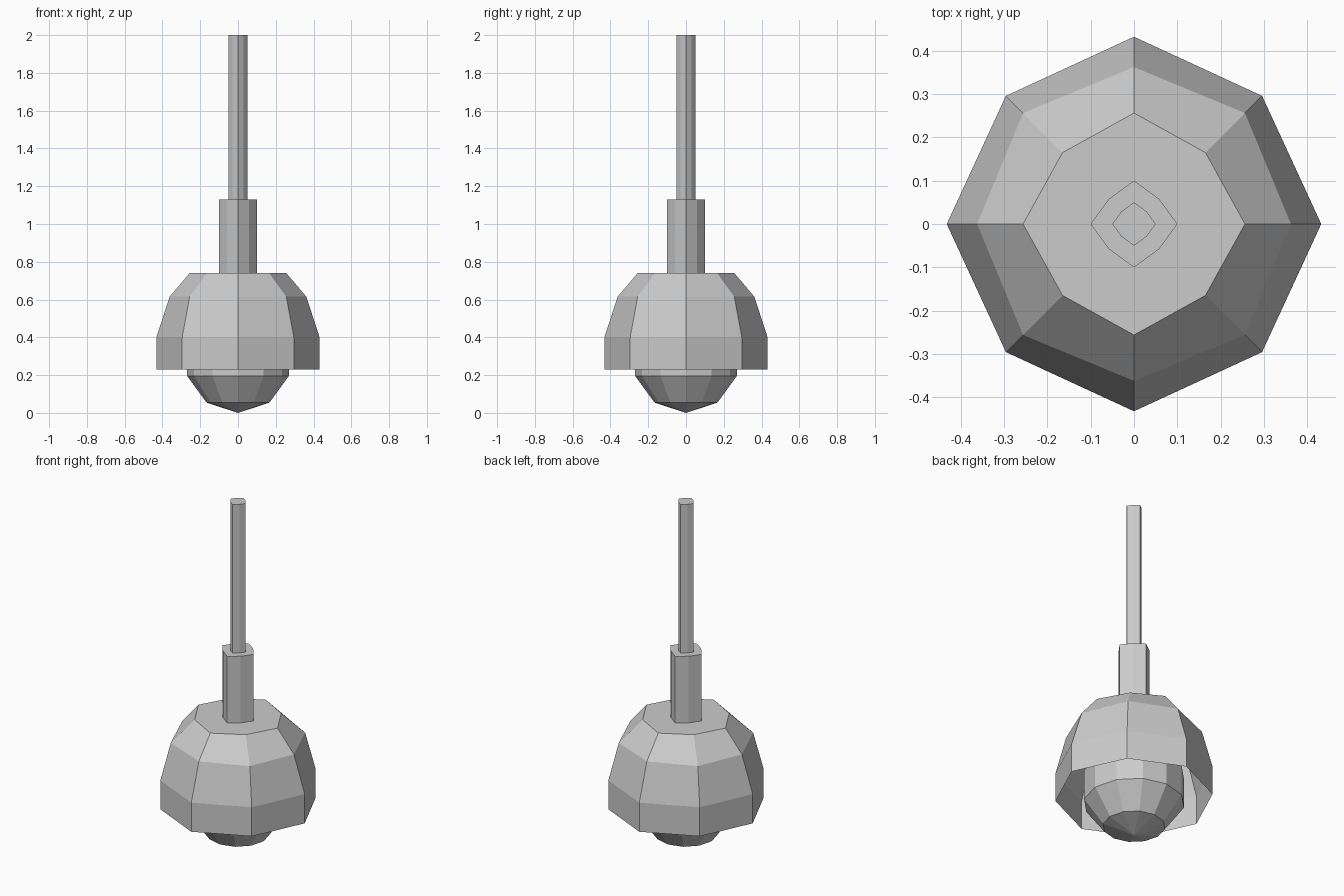
import bpy, bmesh
from math import sin, cos, pi
from mathutils import Matrix

if "Cube" in bpy.data.objects:
    bpy.data.objects.remove(bpy.data.objects["Cube"])


def finish(bm, name):
    bmesh.ops.recalc_face_normals(bm, faces=bm.faces[:])
    mesh = bpy.data.meshes.new(name)
    bm.to_mesh(mesh)
    bm.free()
    obj = bpy.data.objects.new(name, mesh)
    bpy.context.collection.objects.link(obj)
    return obj


def octagon_loft(name, levels, cap_bottom=True):
    """Stack eight-sided rings: (z, radius on axes, radius on diagonals)."""
    bm = bmesh.new()
    rings = []
    for z, axis_r, diag_r in levels:
        ring = []
        for i in range(8):
            r = diag_r if i % 2 else axis_r
            a = i * pi / 4
            ring.append(bm.verts.new((r * cos(a), r * sin(a), z)))
        rings.append(ring)
    for low, high in zip(rings, rings[1:]):
        for i in range(8):
            j = (i + 1) % 8
            bm.faces.new((low[i], low[j], high[j], high[i]))
    bm.faces.new(rings[-1])
    if cap_bottom:
        bm.faces.new(rings[0][::-1])
    return finish(bm, name)


# Faceted lamp shade, open underneath
octagon_loft("shade", [(0.23, 0.432, 0.418), (0.40, 0.432, 0.418),
                       (0.615, 0.362, 0.362), (0.74, 0.256, 0.233)],
             cap_bottom=False)

# Collar and hanging rod
octagon_loft("collar", [(0.74, 0.10, 0.082), (1.13, 0.10, 0.082)])
octagon_loft("rod", [(1.13, 0.05, 0.041), (2.0, 0.05, 0.041)])

# Low-poly bulb
bm = bmesh.new()
bmesh.ops.create_uvsphere(bm, u_segments=12, v_segments=5, radius=0.283,
                          matrix=Matrix.Translation((0, 0, 0.283)))
finish(bm, "bulb")
